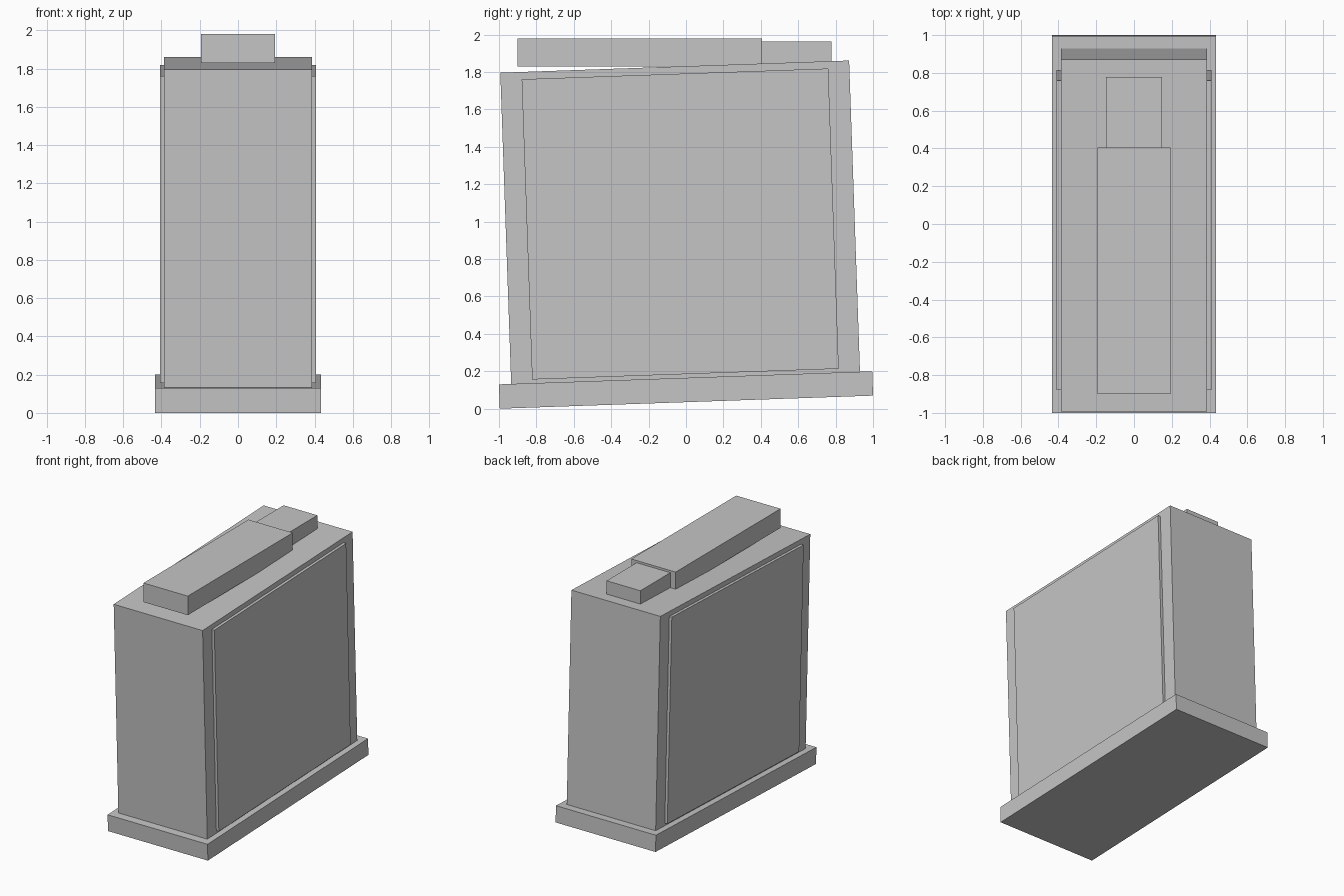
import bpy
import math
from mathutils import Matrix, Vector

if "Cube" in bpy.data.objects:
    bpy.data.objects.remove(bpy.data.objects["Cube"])

grey = bpy.data.materials.new("light grey")
grey.diffuse_color = (0.56, 0.56, 0.56, 1)
grey.use_nodes = True
grey.node_tree.nodes["Principled BSDF"].inputs["Base Color"].default_value = grey.diffuse_color

# The casing leans back two degrees about the middle of its base
LEAN = Matrix.Translation((0, 0, 0.1)) @ Matrix.Rotation(math.radians(2), 4, 'X')


def box(name, x, y, z, frame=Matrix.Identity(4)):
    """Box spanning the given (low, high) ranges, placed in a frame."""
    bpy.ops.mesh.primitive_cube_add(size=1)
    ob = bpy.context.object
    ob.name = name
    size = [r[1] - r[0] for r in (x, y, z)]
    mid = Vector([(r[0] + r[1]) / 2 for r in (x, y, z)])
    ob.data.transform(frame @ Matrix.Translation(mid) @ Matrix.Diagonal((*size, 1)))
    ob.data.materials.append(grey)
    return ob


# Leaning base slab and main casing
box("base", (-0.435, 0.435), (-0.9985, 0.9985), (-0.065, 0.065), LEAN)
box("casing", (-0.387, 0.387), (-0.933, 0.933), (0.065, 1.73), LEAN)

# Raised panels on both sides
for side, name in ((-1, "left_panel"), (1, "right_panel")):
    box(name, sorted((side * 0.38, side * 0.409)), (-0.82, 0.82), (0.085, 1.691), LEAN)

# Level handle on top: wide front part and narrower rear part
box("handle_front", (-0.193, 0.193), (-0.9, 0.405), (1.83, 1.98))
box("handle_rear", (-0.147, 0.147), (0.405, 0.777), (1.835, 1.963))
